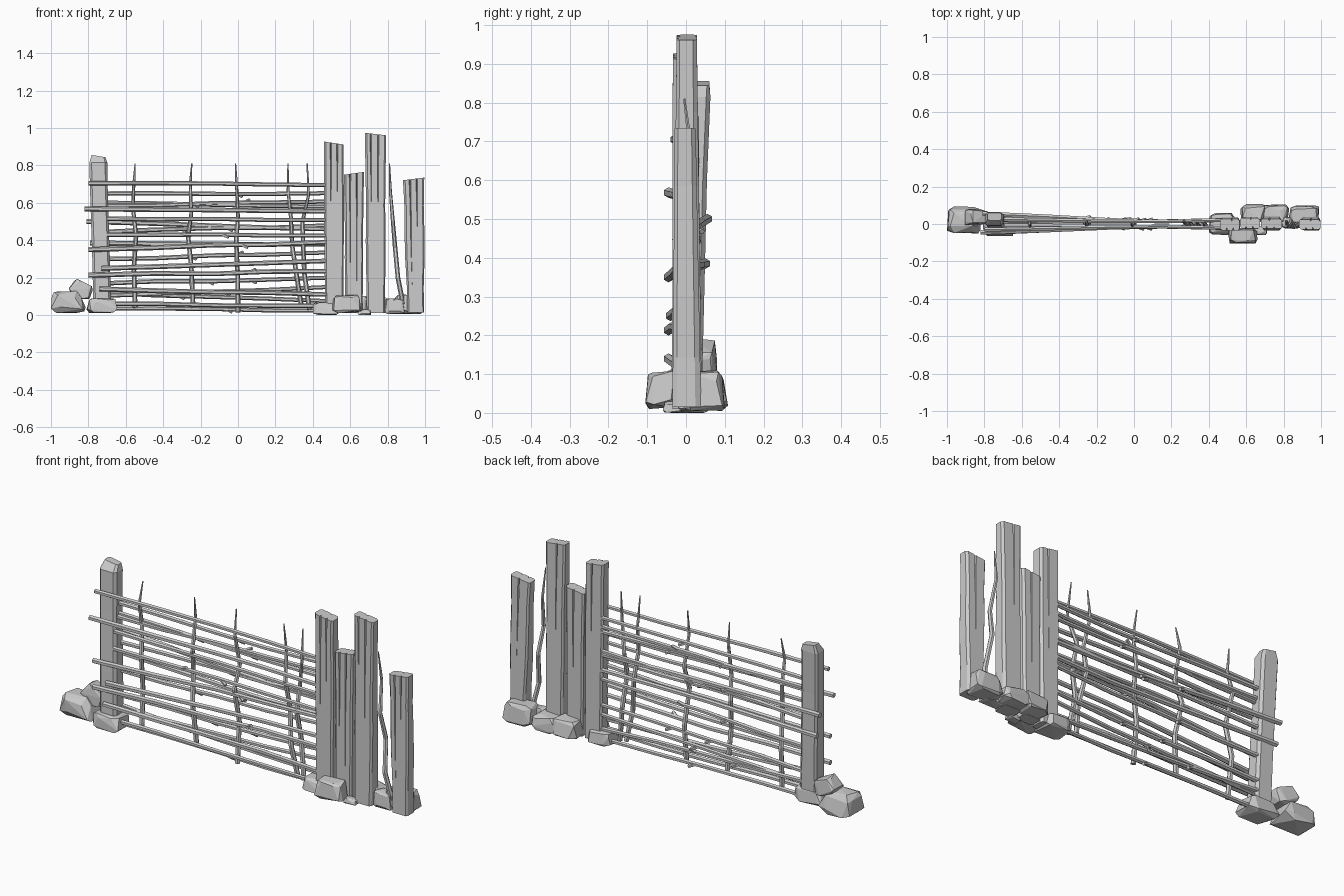
import bpy, bmesh, math, random
from mathutils import Vector, Matrix

random.seed(11)
cube = bpy.data.objects.get("Cube")
if cube:
    bpy.data.objects.remove(cube)

GREY = (0.6, 0.6, 0.6, 1.0)
mat = bpy.data.materials.new("weathered grey")
mat.use_nodes = True
mat.diffuse_color = GREY
mat.node_tree.nodes["Principled BSDF"].inputs["Base Color"].default_value = GREY


def finish(name, bm):
    bmesh.ops.recalc_face_normals(bm, faces=bm.faces)
    mesh = bpy.data.meshes.new(name)
    bm.to_mesh(mesh)
    bm.free()
    mesh.materials.append(mat)
    obj = bpy.data.objects.new(name, mesh)
    bpy.context.scene.collection.objects.link(obj)


def loft(bm, rings):
    """Skin a stack of equal rings of points and cap both ends."""
    rows = [[bm.verts.new(p) for p in ring] for ring in rings]
    n = len(rows[0])
    for a, b in zip(rows, rows[1:]):
        for i in range(n):
            j = (i + 1) % n
            bm.faces.new((a[i], a[j], b[j], b[i]))
    bm.faces.new(rows[0])
    bm.faces.new(rows[-1])


def tube(bm, pts, radii, sides=6):
    pts = [Vector(p) for p in pts]
    rings = []
    for i, p in enumerate(pts):
        d = pts[min(i + 1, len(pts) - 1)] - pts[max(i - 1, 0)]
        # Fixed reference axis keeps the rings from twisting
        u = d.cross(Vector((0, 1, 0))).normalized()
        v = d.cross(u).normalized()
        angles = [math.tau * k / sides for k in range(sides)]
        rings.append([p + radii[i] * (u * math.cos(a) + v * math.sin(a)) for a in angles])
    loft(bm, rings)


def split_post(name, bottom, top, half_b, half_t, slope, cracks_f, cracks_b):
    """Squared timber whose drying cracks open towards its top.
    A crack is (position across the face, height fraction where it starts)."""
    bottom, top = Vector(bottom), Vector(top)
    rings = []
    for f in (0, 0.18, 0.4, 0.6, 0.8, 1):
        c = bottom.lerp(top, f)
        hx, hy = Vector(half_b).lerp(Vector(half_t), f)
        hx += random.uniform(-0.003, 0.003) if 0 < f < 1 else 0
        side = []
        for sign, cracks in ((-1, cracks_f), (1, cracks_b)):
            side.append((sign, 0.6 * sign))
            side.append((sign * 0.8, sign))
            # Walk the outline counter-clockwise
            for t, start in sorted(cracks, reverse=sign > 0):
                o = max(0.0, (f - start) / (1 - start))
                side += [(t + sign * 0.08 * o, sign), (t, sign * (1 - 0.4 * o)),
                         (t - sign * 0.08 * o, sign)]
            side.append((-sign * 0.85, sign))
            side.append((-sign, 0.7 * sign))
        rings.append([(c.x + u * hx, c.y + v * hy, c.z - (slope * u if f == 1 else 0))
                      for u, v in side])
    bm = bmesh.new()
    loft(bm, rings)
    bmesh.ops.remove_doubles(bm, verts=bm.verts, dist=0.0004)
    finish(name, bm)


def rock(name, lo, hi, tilt=0.0):
    """Chipped boulder: hull of an irregular chamfered block fitted to a box."""
    bm = bmesh.new()
    for sx in (-1, 1):
        for sy in (-1, 1):
            for sz in (-1, 1):
                for axis in range(3):
                    p = Vector((sx, sy, sz))
                    for k in range(3):
                        if k != axis:
                            p[k] *= random.uniform(0.4, 0.85)
                    p[axis] *= random.uniform(0.82, 1.0)
                    # Broad foot, narrower crown
                    if p.z > 0:
                        p.x *= 0.87
                        p.y *= 0.87
                    bm.verts.new(p)
    hull = bmesh.ops.convex_hull(bm, input=bm.verts)
    junk = {g for g in hull["geom_interior"] if isinstance(g, bmesh.types.BMVert)}
    bmesh.ops.delete(bm, geom=list(junk), context="VERTS")
    bmesh.ops.dissolve_limit(bm, angle_limit=0.12, verts=bm.verts, edges=bm.edges)
    lo, hi = Vector(lo), Vector(hi)
    turn = Matrix.Rotation(tilt, 3, "Y")
    # Fit the hull to the box exactly
    low = [min(v.co[k] for v in bm.verts) for k in range(3)]
    high = [max(v.co[k] for v in bm.verts) for k in range(3)]
    for v in bm.verts:
        local = Vector([((v.co[k] - low[k]) / (high[k] - low[k]) - 0.5) * (hi[k] - lo[k])
                        for k in range(3)])
        v.co = (lo + hi) / 2 + turn @ local
    finish(name, bm)


# Posts to the right of the hurdle
split_post("hinge_post", (0.515, 0, 0.01), (0.512, -0.003, 0.92), (0.05, 0.036),
           (0.053, 0.031), 0.008, [(-0.3, 0.55), (0.35, 0.7)], [(0.2, 0.5)])
split_post("short_post", (0.62, 0.005, 0.01), (0.62, 0.005, 0.758), (0.046, 0.032),
           (0.053, 0.028), -0.007, [(-0.4, 0.35), (0.3, 0.1)], [(0.1, 0.2)])
split_post("tall_post", (0.737, 0.003, 0.01), (0.735, 0.002, 0.968), (0.048, 0.038),
           (0.057, 0.026), 0.007, [(-0.45, 0.65), (0.25, 0.45)], [(-0.2, 0.5)])
split_post("end_post", (0.95, 0.002, 0.015), (0.939, -0.002, 0.728), (0.045, 0.037),
           (0.057, 0.027), -0.007, [(-0.35, 0.2), (0.3, 0.6)], [(0.1, 0.4)])

# Leaning gate post with a bevelled head
bm = bmesh.new()
levels = [(-0.725, 0.0, 0.02, 0.048, 0.04), (-0.732, 0.008, 0.3, 0.047, 0.039),
          (-0.742, 0.018, 0.6, 0.047, 0.036), (-0.747, 0.027, 0.815, 0.048, 0.036),
          (-0.745, 0.04, 0.85, 0.037, 0.02)]
corners = [(-1, -0.7), (-0.75, -1), (0.75, -1), (1, -0.6), (1, 0.7), (0.7, 1), (-0.8, 1), (-1, 0.7)]
loft(bm, [[(x + u * w, y + v * d, z - (0.006 * u if z > 0.82 else 0)) for u, v in corners]
          for x, y, z, w, d in levels])
finish("gate_post", bm)

# Woven horizontal rods: left end x, left end y, left height, right height
rods = [(-0.80, -0.03, 0.705, 0.695), (-0.70, 0.025, 0.65, 0.652), (-0.70, 0.01, 0.585, 0.607),
        (-0.82, -0.045, 0.568, 0.555), (-0.70, 0.02, 0.60, 0.58), (-0.81, 0.055, 0.50, 0.46),
        (-0.70, -0.01, 0.515, 0.508), (-0.71, 0.03, 0.445, 0.48), (-0.70, -0.02, 0.43, 0.425),
        (-0.79, 0.05, 0.385, 0.38), (-0.80, -0.045, 0.35, 0.39), (-0.70, 0.03, 0.30, 0.335),
        (-0.73, -0.04, 0.25, 0.29), (-0.80, -0.045, 0.213, 0.235), (-0.70, 0.03, 0.17, 0.20),
        (-0.74, -0.045, 0.14, 0.11), (-0.70, 0.02, 0.105, 0.15), (-0.70, 0.03, 0.12, 0.075),
        (-0.71, -0.02, 0.06, 0.05), (-0.70, 0.015, 0.035, 0.025)]
for i, (x0, y0, z0, z1) in enumerate(rods):
    bm = bmesh.new()
    weave = 0.014 if y0 > 0 else -0.014
    r = 0.0135 if abs(y0) > 0.035 else 0.012
    pts = [(x0, y0, z0)]
    for x in (-0.45, -0.12, 0.15):
        f = (x - x0) / (0.47 - x0)
        pull = max(0.0, -x / 0.75)
        pts.append((x, y0 * pull + weave * (1 - pull),
                    z0 + (z1 - z0) * f + random.uniform(-0.004, 0.004)))
    pts.append((0.475, weave * 1.5, z1))
    tube(bm, pts, [r, r, r * 0.93, r * 0.93, r * 0.9])
    # Cut side shoots
    for k in range(i % 3):
        p = Vector(pts[2]).lerp(Vector(pts[3 - 2 * k]), random.uniform(0.1, 0.7))
        tip = Vector((0.03, weave * 0.9, random.choice((-0.016, 0.017))))
        tube(bm, [p, p + tip], [0.011, 0.008], 5)
    finish("rod_%02d" % (i + 1), bm)

# Upright stakes: bent sticks as (x, height) from foot to tip
stakes = [[(-0.55, 0.04), (-0.557, 0.25), (-0.545, 0.42), (-0.562, 0.58), (-0.557, 0.7), (-0.55, 0.81)],
          [(-0.24, 0.04), (-0.25, 0.26), (-0.267, 0.42), (-0.25, 0.54), (-0.255, 0.7), (-0.247, 0.81)],
          [(0.0, 0.015), (-0.002, 0.22), (-0.01, 0.4), (0.0, 0.52), (-0.007, 0.68), (-0.013, 0.81)],
          [(0.34, 0.04), (0.315, 0.2), (0.29, 0.37), (0.283, 0.52), (0.268, 0.66), (0.267, 0.81)],
          [(0.382, 0.03), (0.355, 0.22), (0.348, 0.38), (0.345, 0.5), (0.377, 0.64), (0.37, 0.81)],
          [(0.882, 0.06), (0.855, 0.2), (0.84, 0.36), (0.828, 0.5), (0.815, 0.66), (0.81, 0.81)]]
for i, path in enumerate(stakes):
    bm = bmesh.new()
    bend = 0.015 if i % 2 else -0.015
    pts = [(x, bend * (-1) ** k * (0.3 if k in (0, 5) else 1), z) for k, (x, z) in enumerate(path)]
    tube(bm, pts, [0.013, 0.0125, 0.012, 0.0105, 0.008, 0.003])
    finish("stake_%d" % (i + 1), bm)

# Boulders packed around the posts
rock("outer_boulder", (-1, -0.05, 0.01), (-0.815, 0.095, 0.128))
rock("propped_boulder", (-0.9, -0.005, 0.095), (-0.775, 0.08, 0.18), 0.5)
rock("gate_post_boulder", (-0.81, -0.065, 0.01), (-0.645, 0.05, 0.09))
rock("hinge_boulder", (0.4, -0.06, 0), (0.54, 0.06, 0.07))
rock("front_boulder", (0.5, -0.105, 0.01), (0.66, -0.02, 0.108))
rock("back_boulder_1", (0.57, 0.005, 0.01), (0.71, 0.108, 0.103))
rock("back_boulder_2", (0.675, -0.01, 0.01), (0.83, 0.105, 0.093))
rock("back_boulder_3", (0.825, -0.01, 0.005), (0.99, 0.1, 0.11))
rock("pebble", (0.64, -0.06, 0), (0.71, -0.01, 0.03))
rock("gap_boulder", (0.78, -0.025, 0.005), (0.89, 0.04, 0.09))
